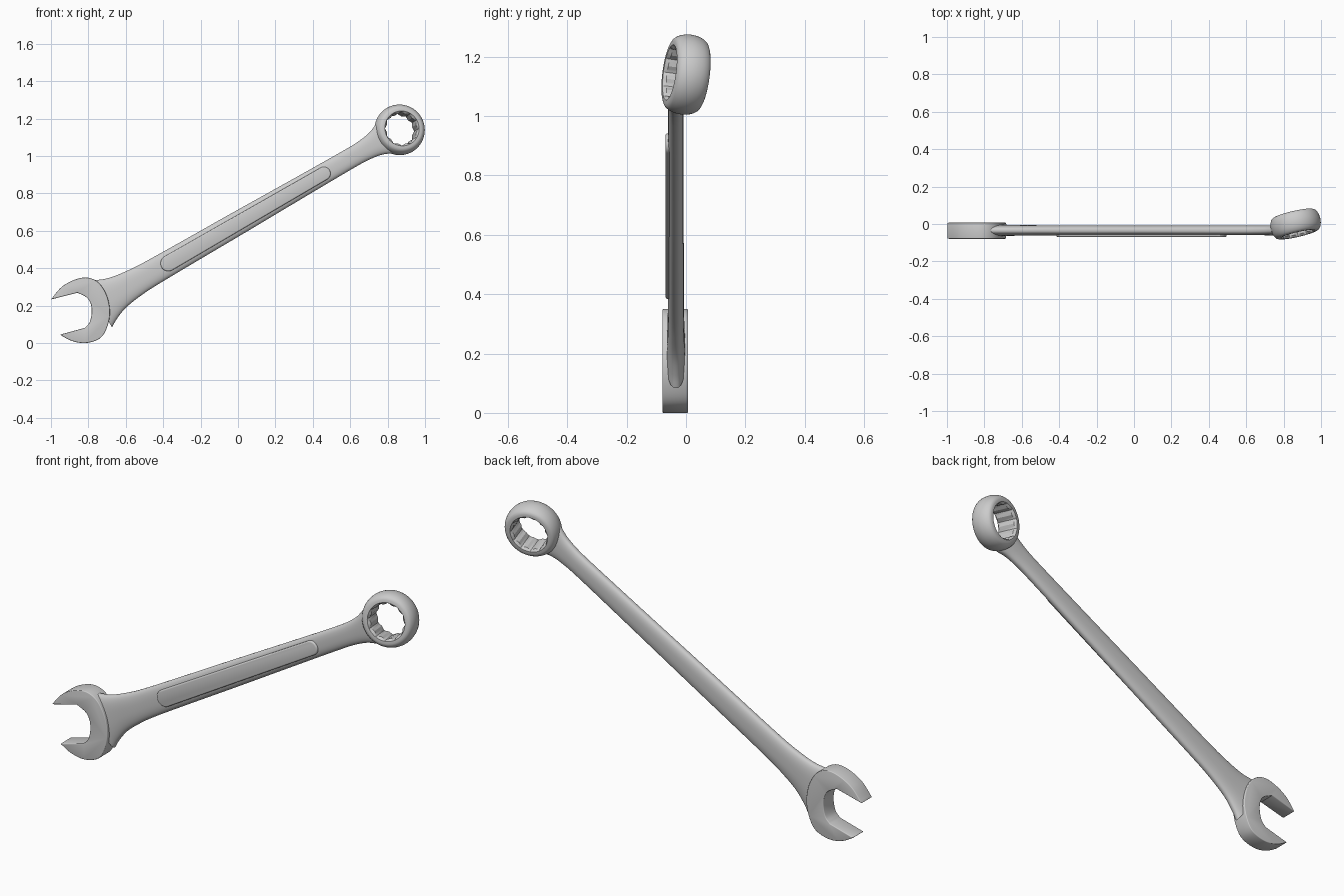
import bpy, bmesh
from math import sin, cos, pi, radians, copysign
from mathutils import Vector

if "Cube" in bpy.data.objects:
    bpy.data.objects.remove(bpy.data.objects["Cube"])

# Shaft frame: u runs along the 30 degree shaft, v across it, both in the x-z plane
U = Vector((cos(radians(30)), 0, sin(radians(30))))
V = Vector((-sin(radians(30)), 0, cos(radians(30))))
Y = Vector((0, 1, 0))
MID = Vector((0, 0, 0.641))


def spline(pts, steps):
    """Catmull-Rom curve through tuples of any length."""
    p = [tuple(2 * a - b for a, b in zip(pts[0], pts[1]))] + list(pts)
    p.append(tuple(2 * a - b for a, b in zip(pts[-1], pts[-2])))
    out = []
    for i in range(1, len(p) - 2):
        for k in range(steps):
            t = k / steps
            out.append(tuple(0.5 * (2 * b + (c - a) * t + (2 * a - 5 * b + 4 * c - d) * t * t
                                    + (3 * b - a - 3 * c + d) * t ** 3)
                             for a, b, c, d in zip(*p[i - 1:i + 3])))
    return out + [tuple(pts[-1])]


def loft(name, loops, angle, closed=False, bevel=0):
    """Skin a list of equal-length vertex loops, capped or closed on itself."""
    bm = bmesh.new()
    rings = [[bm.verts.new(c) for c in loop] for loop in loops]
    pairs = list(zip(rings, rings[1:]))
    if closed:
        pairs.append((rings[-1], rings[0]))
    else:
        bm.faces.new(rings[0])
        bm.faces.new(rings[-1])
    n = len(rings[0])
    for a, b in pairs:
        for i in range(n):
            j = (i + 1) % n
            bm.faces.new((a[i], a[j], b[j], b[i]))
    bmesh.ops.recalc_face_normals(bm, faces=bm.faces)
    mesh = bpy.data.meshes.new(name)
    bm.to_mesh(mesh)
    bm.free()
    ob = bpy.data.objects.new(name, mesh)
    bpy.context.collection.objects.link(ob)
    bpy.ops.object.select_all(action='DESELECT')
    ob.select_set(True)
    bpy.context.view_layer.objects.active = ob
    if bevel:
        m = ob.modifiers.new("bevel", 'BEVEL')
        m.width, m.segments, m.angle_limit = bevel, 3, radians(40)
        bpy.ops.object.modifier_apply(modifier=m.name)
    bpy.ops.object.shade_smooth_by_angle(angle=radians(angle))
    return ob


# Shaft: flattened oval sections (u, half width, half thickness), flared at both ends
def oval(u, hw, ht, n=48, e=2 / 2.5):
    loop = []
    for i in range(n):
        a = 2 * pi * i / n
        c, s = cos(a), sin(a)
        loop.append(MID + U * u + V * (hw * copysign(abs(c) ** e, c))
                    + Y * (-0.034 + ht * copysign(abs(s) ** e, s)))
    return loop


stations = [(-0.862, 0.146, 0.033), (-0.82, 0.121, 0.031), (-0.75, 0.093, 0.029),
            (-0.66, 0.078, 0.028), (-0.55, 0.070, 0.027), (-0.3, 0.066, 0.027),
            (0.0, 0.063, 0.026), (0.4, 0.057, 0.026), (0.7, 0.054, 0.026),
            (0.79, 0.058, 0.026), (0.85, 0.068, 0.027), (0.90, 0.088, 0.028)]
loft("shaft", [oval(*s) for s in spline(stations, 4)], 40)

# Raised grip panel on the front of the shaft
panel = []
for end, r, start in ((0.53, 0.036, -90), (-0.43, 0.042, 90)):
    for k in range(17):
        a = radians(start + 180 * k / 16)
        panel.append(MID + U * (end + r * cos(a)) + V * (r * sin(a)))
loft("grip_panel", [[p + Y * y for p in panel] for y in (-0.04, -0.069)], 50, bevel=0.007)

# Open jaw: rounded outside, straight gripping flats turned 15 degrees
outside = [(-1.0, 0.233), (-0.945, 0.298), (-0.875, 0.338), (-0.805, 0.350), (-0.745, 0.322),
           (-0.702, 0.255), (-0.685, 0.17), (-0.698, 0.09), (-0.737, 0.026), (-0.815, 0.0),
           (-0.89, 0.012), (-0.952, 0.045)]
inside = [(-0.820, 0.081), (-0.795, 0.108), (-0.783, 0.155), (-0.786, 0.205),
          (-0.808, 0.243), (-0.858, 0.269)]
outline = spline(outside, 6) + spline(inside, 4)
loft("open_jaw", [[Vector((x, y, z)) for x, z in outline] for y in (-0.079, 0.007)],
     35, bevel=0.004)

# Ring end: barrel-shaped collar with a twelve-point socket, tilted 15 degrees
t = radians(15)
RU, RN = U * cos(t) + Y * sin(t), Y * cos(t) - U * sin(t)
CENTRE = Vector((0.864, 0.0, 1.14))
N = 96


def socket(a, flat=0.079):
    return flat / cos(pi / 6 - abs((a + pi / 12) % (pi / 6) - pi / 12))


def ring_loop(r, h):
    loop = []
    for i in range(N):
        a = 2 * pi * i / N
        rad = r or socket(a)
        loop.append(CENTRE + RU * (rad * cos(a)) + V * (rad * sin(a)) + RN * h)
    return loop


barrel = spline([(0.108, -0.057), (0.120, -0.050), (0.131, -0.030), (0.1355, 0.0),
                 (0.131, 0.030), (0.120, 0.050), (0.108, 0.057)], 3)
profile = [(0, 0.046), (0, -0.046), (0.094, -0.057)] + barrel + [(0.094, 0.057)]
loft("ring_end", [ring_loop(*p) for p in profile], 25, closed=True)
